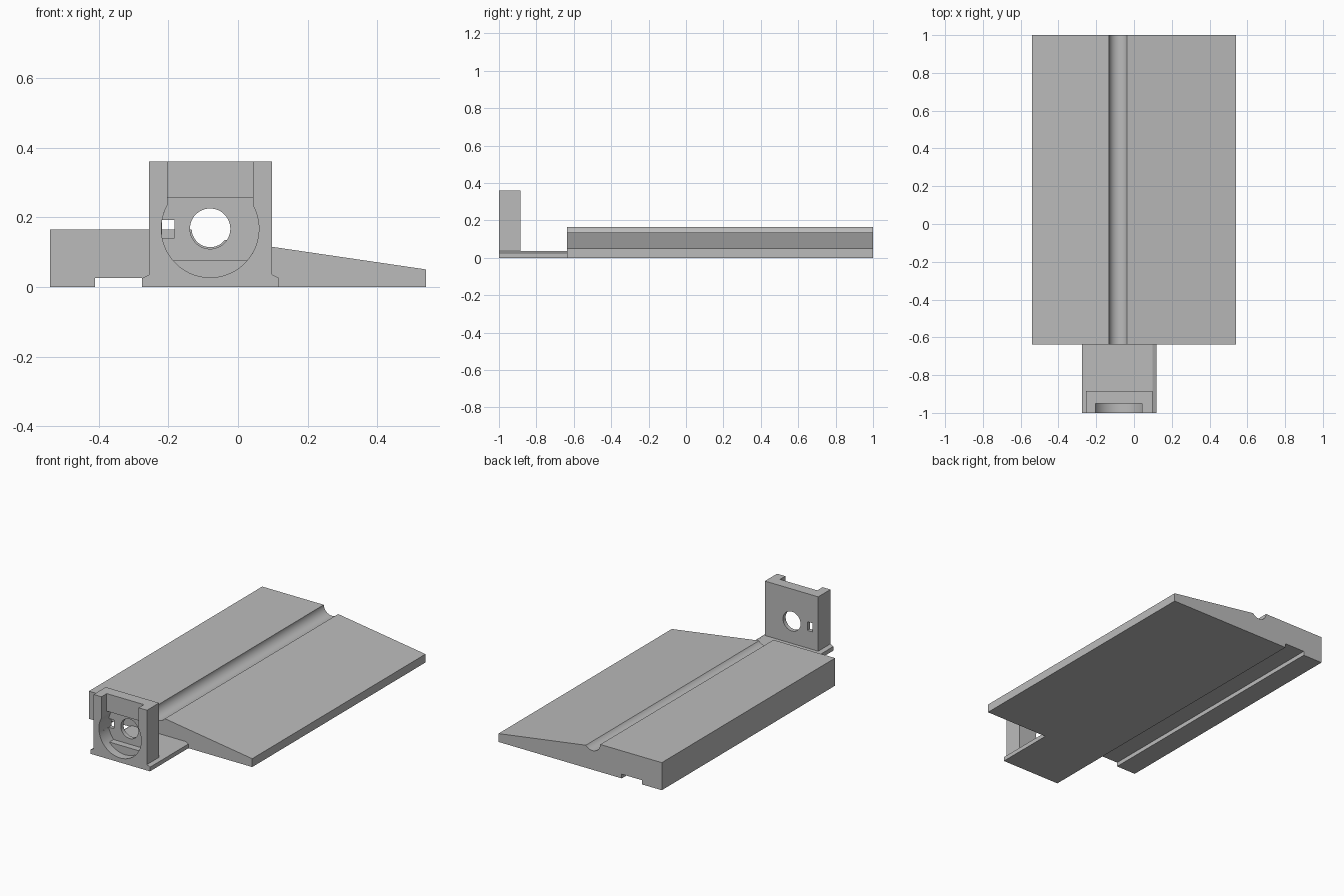
import bpy, bmesh, math

if "Cube" in bpy.data.objects:
    bpy.data.objects.remove(bpy.data.objects["Cube"])

grey = bpy.data.materials.new("plain grey")
grey.diffuse_color = (0.5, 0.5, 0.5, 1)
grey.use_nodes = True
grey.node_tree.nodes["Principled BSDF"].inputs["Base Color"].default_value = grey.diffuse_color

CX, CZ = -0.08, 0.167          # shared axis of bore, pocket and groove


def arc(r, a0, a1, n):
    """Points (x, z) on the shared axis, angles in radians."""
    return [(CX + r * math.cos(a0 + (a1 - a0) * i / n),
             CZ + r * math.sin(a0 + (a1 - a0) * i / n)) for i in range(n + 1)]


def prism(name, outline, y0, y1):
    """Extrude an x-z outline along y."""
    bm = bmesh.new()
    face = bm.faces.new([bm.verts.new((x, y0, z)) for x, z in outline])
    ext = bmesh.ops.extrude_face_region(bm, geom=[face])["geom"]
    verts = [v for v in ext if isinstance(v, bmesh.types.BMVert)]
    bmesh.ops.translate(bm, verts=verts, vec=(0, y1 - y0, 0))
    bmesh.ops.recalc_face_normals(bm, faces=bm.faces)
    mesh = bpy.data.meshes.new(name)
    bm.to_mesh(mesh)
    bm.free()
    mesh.materials.append(grey)
    ob = bpy.data.objects.new(name, mesh)
    bpy.context.collection.objects.link(ob)
    return ob


def cut(ob, cutter):
    """Subtract a cutter and discard it."""
    mod = ob.modifiers.new("cut", "BOOLEAN")
    mod.operation, mod.solver, mod.object = "DIFFERENCE", "EXACT", cutter
    bpy.context.view_layer.objects.active = ob
    bpy.ops.object.modifier_apply(modifier=mod.name)
    bpy.data.objects.remove(cutter)


def smooth(ob):
    bpy.ops.object.select_all(action="DESELECT")
    ob.select_set(True)
    bpy.context.view_layer.objects.active = ob
    bpy.ops.object.shade_smooth_by_angle(angle=math.radians(30))


# Long wedge with rounded groove on top and a slot underneath
groove = arc(0.053, math.pi + 0.04, 2 * math.pi - 0.65, 24)
wedge = prism("wedge_bed", [(-0.54, 0), (-0.54, 0.165)] + groove +
              [(0.54, 0.05), (0.54, 0), (-0.275, 0), (-0.275, 0.025),
               (-0.41, 0.025), (-0.41, 0)], -0.637, 1)
smooth(wedge)

# Flat tongue with chamfered edges
left = [(-0.275, 0), (-0.275, 0.025), (-0.255, 0.035)]
right = [(0.098, 0.035), (0.118, 0.025), (0.118, 0)]
prism("tongue", left + right, -0.885, -0.637)

# Upright bracket, same foot as the tongue
bracket = prism("bracket", left + [(-0.255, 0.36), (0.098, 0.36)] + right, -1, -0.885)

# Keyhole-shaped front pocket, open at the top
R, HALF = 0.14, 0.123
a = math.acos(HALF / R)
pocket = arc(R, math.pi - a, 2 * math.pi + a, 56)
cut(bracket, prism("pocket_cutter", pocket + [(CX + HALF, 0.4), (CX - HALF, 0.4)],
                   -1.05, -0.95))

# Deeper recess between two horizontal ledges
b = math.asin((CZ - 0.075) / R)
recess = (arc(R, math.pi - a, math.pi + b, 18) + arc(R, 2 * math.pi - b, 2 * math.pi + a, 18) +
          [(CX + HALF, 0.255), (CX - HALF, 0.255)])
cut(bracket, prism("recess_cutter", recess, -0.97, -0.91))

# Round bore and small side window
cut(bracket, prism("bore_cutter", arc(0.058, 0, 2 * math.pi, 48)[:-1], -1.05, -0.8))
cut(bracket, prism("window_cutter", [(-0.218, 0.14), (-0.183, 0.14),
                                     (-0.183, 0.192), (-0.218, 0.192)], -0.98, -0.8))
smooth(bracket)
